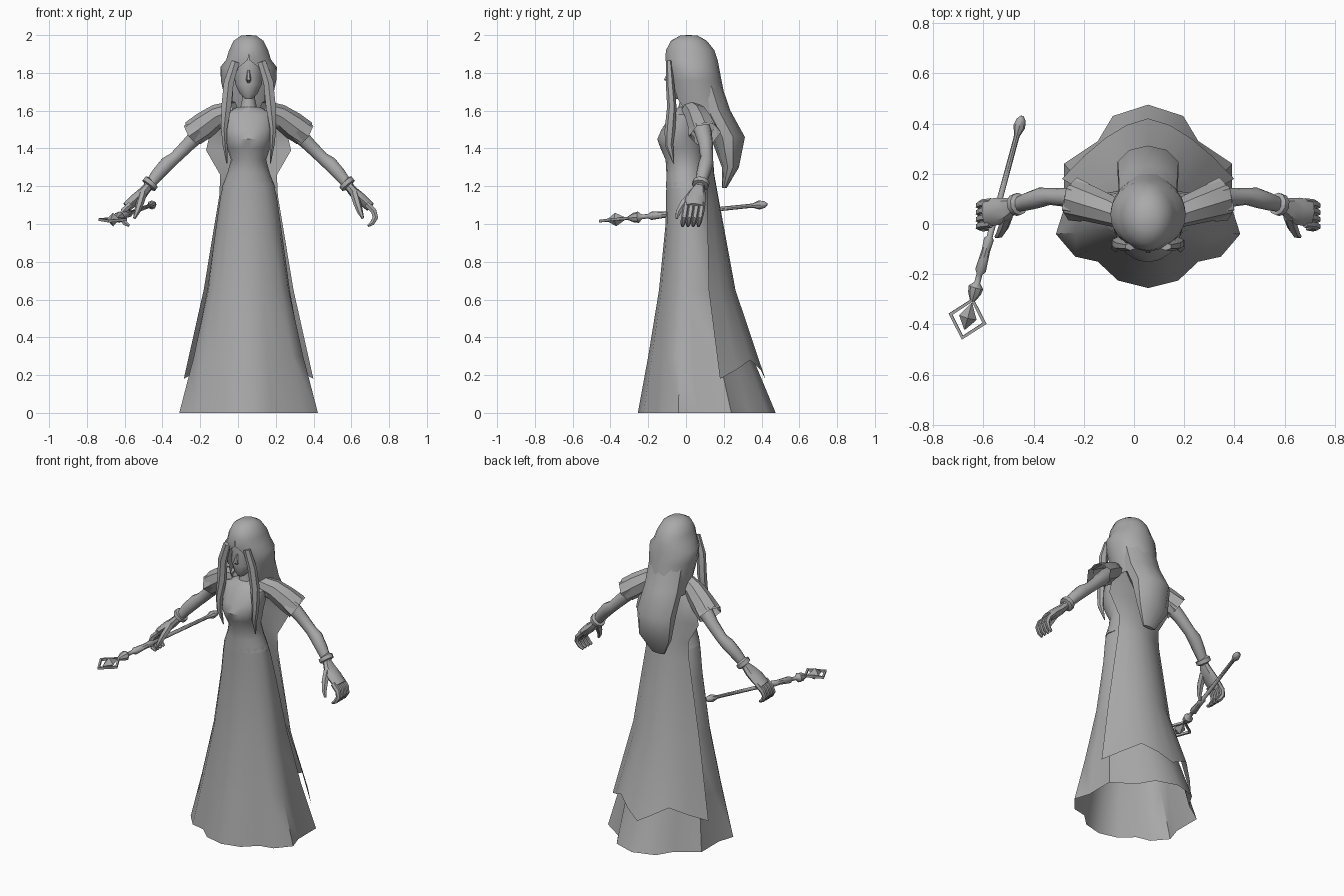
import bpy, bmesh, math
from mathutils import Vector

CX = 0.056  # body centre line
grey = bpy.data.materials.new("plain_grey")
grey.diffuse_color = (0.4, 0.4, 0.4, 1)


def finish(name, rows, closed=True, caps=True, smooth=40):
    """Skin rows of points into a surface."""
    bm = bmesh.new()
    vr = [[bm.verts.new(p) for p in r] for r in rows]
    n = len(vr[0])
    for a, b in zip(vr, vr[1:]):
        for i in range(n if closed else n - 1):
            j = (i + 1) % n
            bm.faces.new((a[i], a[j], b[j], b[i]))
    if caps and closed:
        bm.faces.new(vr[0])
        bm.faces.new(vr[-1])
    bmesh.ops.remove_doubles(bm, verts=bm.verts[:], dist=0.0005)
    bmesh.ops.recalc_face_normals(bm, faces=bm.faces[:])
    me = bpy.data.meshes.new(name)
    bm.to_mesh(me)
    bm.free()
    me.shade_smooth()
    me.set_sharp_from_angle(angle=math.radians(smooth))
    me.materials.append(grey)
    ob = bpy.data.objects.new(name, me)
    bpy.context.collection.objects.link(ob)
    return ob


def ring(z, w, yf, yb, n=16, arc=180):
    """Oval at height z; arc below 180 leaves a gap at the front."""
    cy, ry = (yf + yb) / 2, (yb - yf) / 2
    full = arc == 180 and n > 0
    m = n if full else n + 1
    pts = []
    for i in range(m):
        t = math.radians(-arc + 2 * arc * i / n)
        pts.append((CX + w * math.sin(t), cy + ry * math.cos(t), z))
    return pts


def loft(name, spec, n=16, caps=True):
    return finish(name, [ring(*s, n=n) for s in spec], caps=caps)


def tube(name, path, n=8, ref=(0, 1, 0), caps=True, smooth=40, turn=0):
    """Tube along (x, y, z, radius along ref, other radius)."""
    pts = [Vector(p[:3]) for p in path]
    rows = []
    for i, p in enumerate(path):
        d = (pts[min(i + 1, len(pts) - 1)] - pts[max(i - 1, 0)]).normalized()
        u = Vector(ref) - d * d.dot(Vector(ref))
        u.normalize()
        v = d.cross(u)
        r1, r2 = p[3], p[-1]
        rows.append([pts[i] + u * r1 * math.cos(t) + v * r2 * math.sin(t)
                     for t in (math.tau * k / n + turn for k in range(n))])
    return finish(name, rows, caps=caps, smooth=smooth)


# Bodice and neck
loft("bodice", [(1.62, .06, -.04, .06), (1.58, .14, -.08, .085), (1.5, .135, -.13, .09),
                (1.45, .125, -.152, .09), (1.4, .113, -.135, .09), (1.34, .093, -.108, .09),
                (1.27, .112, -.104, .1), (1.19, .143, -.105, .115)])
loft("neck", [(1.74, .038, -.03, .05), (1.66, .036, -.03, .05), (1.58, .055, -.05, .06)], n=10)

# Skirt: oval at the hip, scalloped at the hem
hem = [(0, -.255), (.12, -.225), (.2, -.15), (.29, -.13), (.367, -.04), (.335, .06),
       (.335, .24), (.2, .33), (.14, .43), (0, .475)]
hem = hem + [(-x, y) for x, y in hem[-2:0:-1]]
rows = []
for z, w, yf, yb, wave in [(1.22, .132, -.104, .11, 0), (1.15, .15, -.105, .13, 0),
                           (1.0, .172, -.108, .165, 0), (.65, .225, -.143, .245, .25),
                           (.3, .298, -.2, .35, .6), (0, .367, -.255, .475, 1)]:
    cy, ry = (yf + yb) / 2, (yb - yf) / 2
    row = []
    for x, y in hem:
        a = Vector((x / .367, (y - .11) / .365))
        a = a.normalized().lerp(a, wave)
        row.append((CX + w * a.x, cy + ry * a.y, z))
    rows.append(row)
finish("skirt", rows, caps=False)

# Cape with a zigzag hem
rows = []
us = [k / 4 for k in range(-4, 5)]
for z, w, ye, yc, p in [(1.6, .12, .07, .1, 2), (1.5, .2, .11, .13, 2), (1.39, .225, .11, .14, 2),
                        (1.26, .15, .11, .15, 2), (1.15, .155, .11, .17, 2), (.65, .238, .12, .262, 2),
                        (None, .343, .18, .42, 1.6)]:
    row = []
    for u in us:
        h = z if z else .18 + .1 * (1 - abs(2 * abs(u) - 1))
        row.append((CX + w * u, yc + (ye - yc) * abs(u) ** p, h))
    rows.append(row)
finish("cape", rows, closed=False)

# Head and nose
loft("head", [(1.663, .02, -.07, -.03), (1.69, .048, -.085, .02), (1.74, .072, -.095, .06),
              (1.8, .08, -.09, .1), (1.87, .085, -.095, .12), (1.93, .07, -.07, .09)], n=14)
tube("nose", [(CX, -.088, 1.815, .006), (CX, -.104, 1.765, .014), (CX, -.08, 1.745, .008)],
     n=6, ref=(1, 0, 0))

# Hair: crown open around the face, long fall at the back, front locks
crown = [(1.998, .04, -.03, .06, 180), (1.97, .08, -.08, .11, 180), (1.92, .105, -.106, .15, 180),
         (1.87, .12, -.11, .167, 179), (1.83, .15, -.102, .175, 160), (1.76, .148, -.098, .188, 146),
         (1.66, .125, -.08, .208, 138), (1.56, .122, -.05, .232, 118)]
rows = []
for z, w, yf, yb, arc in crown:
    rows.append(ring(z, w, yf, yb, 18, min(arc, 179.99)))
rows.insert(0, [(CX, .015, 2.0)] * 19)
finish("hair_crown", rows, closed=False, smooth=60)
loft("hair_fall", [(1.76, .12, .02, .18), (1.6, .122, .06, .235), (1.46, .127, .13, .312),
                   (1.3, .11, .19, .28), (1.19, .045, .19, .215)], n=10)

for s, side in ((1, "left"), (-1, "right")):
    def m(pts):
        return [(CX + s * p[0],) + tuple(p[1:]) for p in pts]
    tube(side + "_lock", m([(.07, -.09, 1.86, .015, .025), (.105, -.085, 1.75, .022, .03),
                            (.118, -.075, 1.62, .025, .03), (.13, -.085, 1.5, .028, .018),
                            (.125, -.09, 1.42, .022, .014), (.115, -.065, 1.32, .003)]), n=6)
    # Arm, flared sleeve and bracelet
    tube(side + "_arm", m([(.1, .03, 1.575, .045), (.19, .07, 1.54, .05), (.25, .09, 1.49, .046),
                           (.32, .105, 1.42, .038), (.39, .11, 1.35, .034), (.43, .105, 1.32, .04),
                           (.48, .09, 1.265, .036), (.535, .073, 1.195, .026)]), n=10)
    tube(side + "_sleeve", m([(.07, .02, 1.61, .045), (.16, .055, 1.575, .062),
                              (.23, .08, 1.525, .072), (.295, .1, 1.48, .08, .07)]),
         n=8, caps=False)
    tube(side + "_sleeve_band", m([(.25, .085, 1.51, .078, .062), (.3, .1, 1.475, .088, .07)]),
         n=6, caps=False)
    tube(side + "_bracelet", m([(.51, .08, 1.225, .032), (.514, .08, 1.222, .045),
                                (.528, .076, 1.204, .045), (.532, .075, 1.2, .032)]), n=10)
    # Hand with curled fingers and a thumb
    tube(side + "_palm", m([(.53, .073, 1.2, .026, .024), (.56, .06, 1.165, .045, .028),
                            (.6, .05, 1.13, .055, .03), (.645, .045, 1.09, .052, .026)]), n=8)
    for k in range(4):
        y = .086 - k * .028
        tube(side + "_finger_%d" % (k + 1),
             m([(.625, y, 1.105, .017), (.662, y - .005, 1.07, .017),
                (.672, y - .012, 1.035, .016), (.655, y - .018, 1.005, .014),
                (.632, y - .02, .99, .008)]), n=6)
    tube(side + "_thumb", m([(.56, .03, 1.16, .022), (.575, -.012, 1.11, .021),
                             (.59, -.04, 1.065, .016), (.605, -.05, 1.03, .007)]),
         n=6, ref=(1, 0, 0))

# Staff: lathe profile of (distance from tail, radius)
tail, tip = Vector((-.445, .43, 1.105)), Vector((-.685, -.46, 1.015))
axis = (tip - tail).normalized()


def along(prof):
    return [tuple(tail + axis * t) + (r,) for t, r in prof]


tube("staff", along([(0, .006), (.015, .018), (.045, .024), (.08, .012), (.1, .011), (.5, .012),
                     (.51, .02), (.56, .017), (.64, .022), (.655, .012), (.69, .012), (.71, .03),
                     (.735, .026), (.77, .008)]), n=8, ref=(0, 0, 1))
tube("staff_gem", along([(.775, .002), (.835, .036), (.885, .002)]),
     n=4, ref=(0, 0, 1), smooth=10)

# Open diamond frame around the gem
side = axis.cross(Vector((0, 0, 1))).normalized()
mid = tail + axis * .84
up = side.cross(axis)
rows = []
for d in (axis, side, -axis, -side, axis):
    reach = .086 if abs(d.dot(axis)) > .5 else .078
    rows.append([mid + d * (reach + a) + up * b
                 for a, b in ((0, -.007), (0, .007), (-.016, .007), (-.016, -.007))])
finish("staff_frame", rows, caps=False, smooth=20)
